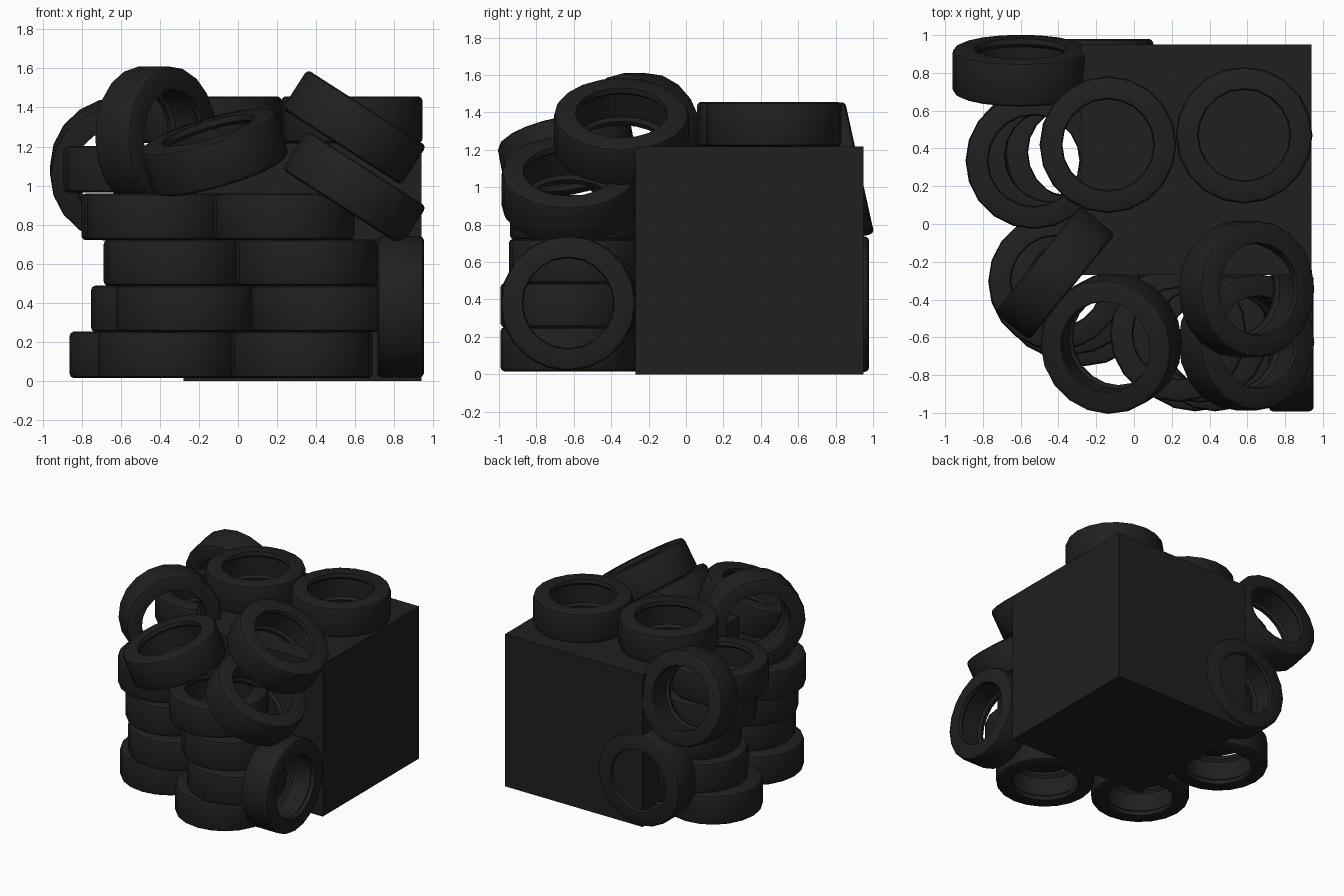
import bpy, bmesh, math
from mathutils import Vector

if "Cube" in bpy.data.objects:
    bpy.data.objects.remove(bpy.data.objects["Cube"])

R, W, SIDES = 0.362, 0.119, 20   # tyre outer radius, half width, segments


def material(name, colour):
    m = bpy.data.materials.new(name)
    m.diffuse_color = colour
    m.use_nodes = True
    m.node_tree.nodes["Principled BSDF"].inputs["Base Color"].default_value = m.diffuse_color
    return m


rubber = material("rubber", (0.015, 0.014, 0.014, 1))
dark = material("dark_box", (0.015, 0.014, 0.014, 1))


def tyre_mesh():
    # closed cross-section: tread, rounded shoulders, lips and hollow inside
    half = [(R, 0.096), (R - 0.006, 0.111), (R - 0.02, W), (0.247, W),
            (0.241, 0.09), (0.258, 0.072)]
    profile = half + [(r, -h) for r, h in reversed(half)]
    bm = bmesh.new()
    rings = []
    for i in range(SIDES):
        a = 2 * math.pi * i / SIDES
        rings.append([bm.verts.new((r * math.cos(a), r * math.sin(a), h)) for r, h in profile])
    n = len(profile)
    for i in range(SIDES):
        p, q = rings[i], rings[(i + 1) % SIDES]
        for j in range(n):
            k = (j + 1) % n
            bm.faces.new((p[j], p[k], q[k], q[j]))
    bmesh.ops.recalc_face_normals(bm, faces=bm.faces)
    me = bpy.data.meshes.new("tyre")
    bm.to_mesh(me)
    bm.free()
    me.materials.append(rubber)
    return me


mesh = tyre_mesh()


def tyre(name, loc, axis=(0, 0, 1)):
    ob = bpy.data.objects.new(name, mesh)
    bpy.context.collection.objects.link(ob)
    ob.location = loc
    ob.rotation_mode = 'QUATERNION'
    ob.rotation_quaternion = Vector((0, 0, 1)).rotation_difference(Vector(axis).normalized())
    return ob


# Solid box
bpy.ops.mesh.primitive_cube_add(size=1, location=(0.33, 0.34, 0.609))
box = bpy.context.object
box.name = "box"
box.scale = (1.22, 1.22, 1.218)
box.data.materials.append(dark)

# Stacked columns of flat tyres, bottom to top
levels = [0.134, 0.369, 0.605, 0.84, 1.083]
columns = {
    "front_right_stack": [(0.325, -0.63), (0.43, -0.63), (0.35, -0.585), (0.235, -0.58)],
    "front_left_stack": [(-0.355, -0.355), (-0.26, -0.39), (-0.325, -0.33), (-0.41, -0.305)],
    "back_left_stack": [(-0.50, 0.37), (-0.39, 0.40), (-0.32, 0.38), (-0.44, 0.36), (-0.53, 0.335)],
}
first = None
for name, spots in columns.items():
    for i, (x, y) in enumerate(spots):
        ob = tyre(f"{name}_tyre_{i + 1}", (x, y, levels[i]))
        first = first or ob

# Tyres lying on top of the box
tyre("top_tyre_right", (0.583, 0.47, 1.337))
tyre("top_tyre_left", (-0.138, 0.42, 1.337))

# Tyres standing against the box
tyre("standing_tyre_right", (0.832, -0.63, 0.38), (1, 0, 0))
tyre("standing_tyre_back", (-0.26, 0.86, 0.375), (0, 1, 0))

# Leaning tyres on the stacks
tyre("leaning_tyre_back", (-0.60, 0.812, 1.08), (0, 0.977, 0.215))
tyre("leaning_tyre_left", (-0.42, -0.26, 1.248), (0.78, -0.63, 0))
tyre("leaning_tyre_front", (-0.12, -0.632, 1.17), (-0.28, -0.18, 0.945))
tyre("leaning_tyre_upper_right", (0.595, -0.345, 1.298), (0.54, 0, 0.84))
tyre("leaning_tyre_lower_right", (0.595, -0.625, 0.987), (0.54, 0, 0.84))

# Smooth rubber with sharp rims (mesh is shared by all tyres)
bpy.ops.object.select_all(action='DESELECT')
first.select_set(True)
bpy.context.view_layer.objects.active = first
bpy.ops.object.shade_smooth_by_angle(angle=math.radians(35))
